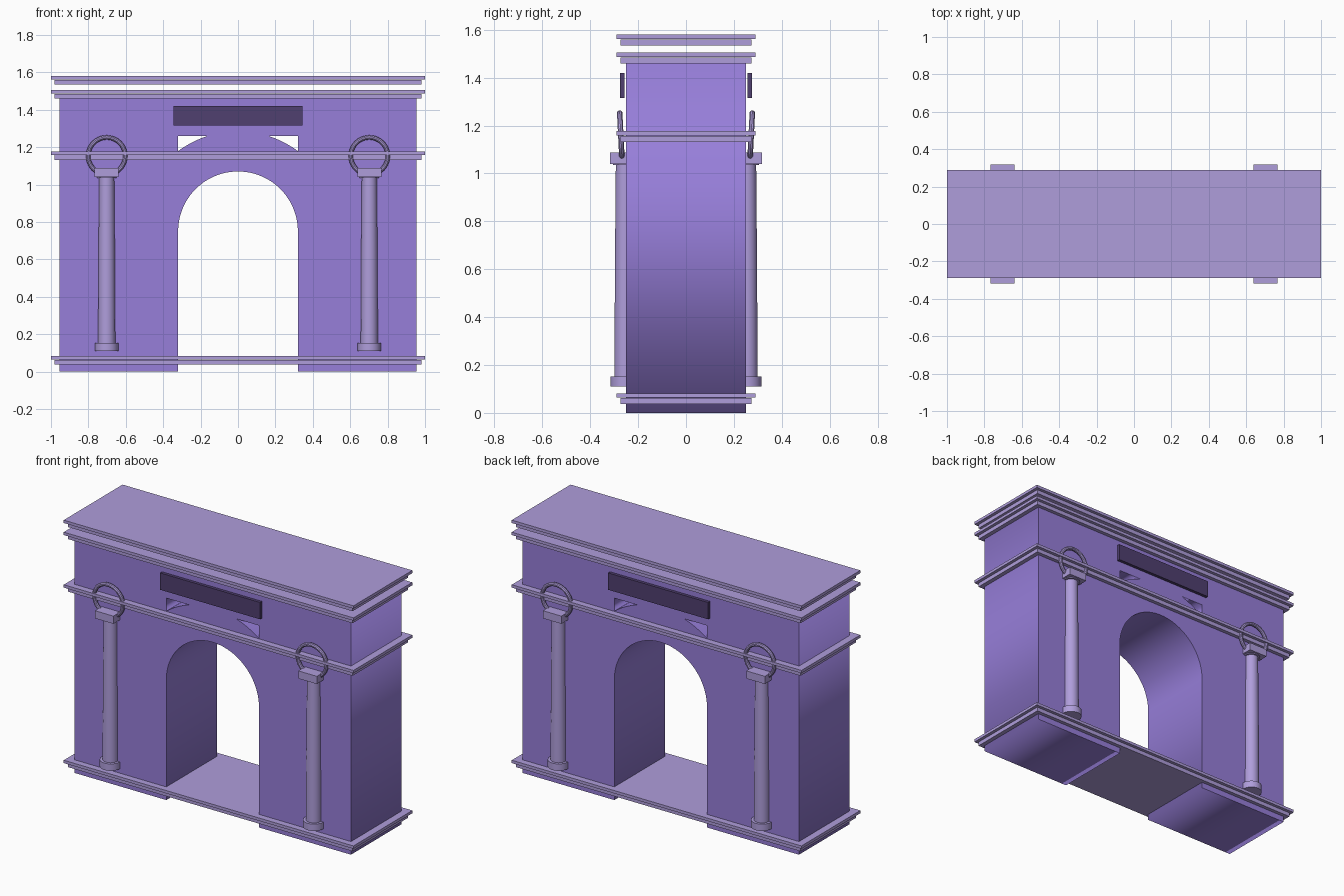
import bpy, bmesh, math
from mathutils import Matrix

if "Cube" in bpy.data.objects:
    bpy.data.objects.remove(bpy.data.objects["Cube"])


def material(name, rgb):
    m = bpy.data.materials.new(name)
    m.diffuse_color = (*rgb, 1)
    m.use_nodes = True
    m.node_tree.nodes["Principled BSDF"].inputs["Base Color"].default_value = m.diffuse_color
    return m


WALL = material("wall_violet", (0.31, 0.21, 0.70))
TRIM = material("trim_lavender", (0.43, 0.34, 0.71))
DARK = material("plaque_dark", (0.08, 0.05, 0.16))


def finish(name, bm, mat, smooth=False):
    bmesh.ops.recalc_face_normals(bm, faces=bm.faces)
    me = bpy.data.meshes.new(name)
    bm.to_mesh(me)
    bm.free()
    ob = bpy.data.objects.new(name, me)
    bpy.context.collection.objects.link(ob)
    me.materials.append(mat)
    if smooth:
        bpy.ops.object.select_all(action='DESELECT')
        bpy.context.view_layer.objects.active = ob
        ob.select_set(True)
        bpy.ops.object.shade_smooth_by_angle(angle=math.radians(35))
    return ob


def box(name, mat, x, y, z):
    bm = bmesh.new()
    size = [b - a for a, b in (x, y, z)]
    mid = [(a + b) / 2 for a, b in (x, y, z)]
    bmesh.ops.create_cube(bm, size=1, matrix=Matrix.Translation(mid) @ Matrix.Diagonal((*size, 1)))
    return finish(name, bm, mat)


def lathe(name, mat, profile, cx, cy, n=32):
    bm = bmesh.new()
    rings = [[bm.verts.new((cx + r * math.cos(2 * math.pi * i / n),
                            cy + r * math.sin(2 * math.pi * i / n), z)) for i in range(n)]
             for r, z in profile]
    for a, b in zip(rings, rings[1:]):
        for i in range(n):
            bm.faces.new((a[i], a[(i + 1) % n], b[(i + 1) % n], b[i]))
    bm.faces.new(rings[0])
    bm.faces.new(rings[-1])
    return finish(name, bm, mat, True)


def ring(name, mat, loc, major, minor, tilt, n=40, k=10):
    bm = bmesh.new()
    v = []
    for i in range(n):
        a = 2 * math.pi * i / n
        v.append([])
        for j in range(k):
            b = 2 * math.pi * j / k
            r = major + minor * math.cos(b)
            v[i].append(bm.verts.new((r * math.cos(a), minor * math.sin(b), r * math.sin(a))))
    for i in range(n):
        for j in range(k):
            i2, j2 = (i + 1) % n, (j + 1) % k
            bm.faces.new((v[i][j], v[i2][j], v[i2][j2], v[i][j2]))
    bm.transform(Matrix.Translation(loc) @ Matrix.Rotation(tilt, 4, 'X'))
    return finish(name, bm, mat, True)


# Wall: outline with arched passage, plus two spandrel openings
def arc(r, a0, a1, n):
    return [(r * math.cos(a0 + (a1 - a0) * i / n), 0.75 + r * math.sin(a0 + (a1 - a0) * i / n))
            for i in range(n + 1)]


outline = [(-.955, 0), (-.32, 0)] + arc(.32, math.pi, 0, 48) + [(.32, 0), (.955, 0), (.955, 1.46), (-.955, 1.46)]
R = 0.535
spandrel = arc(R, math.acos(.32 / R), math.asin(.51 / R), 10) + [(.32, 1.26)]
cu = bpy.data.curves.new("wall", 'CURVE')
cu.dimensions = '2D'
cu.fill_mode = 'BOTH'
cu.extrude = 0.25
for pts in (outline, spandrel, [(-x, z) for x, z in spandrel]):
    sp = cu.splines.new('POLY')
    sp.points.add(len(pts) - 1)
    for p, (x, z) in zip(sp.points, pts):
        p.co = (x, z, 0, 1)
    sp.use_cyclic_u = True
cu.materials.append(WALL)
wall = bpy.data.objects.new("arched_wall", cu)
bpy.context.collection.objects.link(wall)
wall.rotation_euler.x = math.pi / 2
wall.select_set(True)
bpy.context.view_layer.objects.active = wall
bpy.ops.object.convert(target='MESH')

# Stepped mouldings: plinth, string course, cornice, floating cap
for name, z in (("plinth", .037), ("string_course", 1.132), ("cornice", 1.46), ("top_slab", 1.535)):
    box(name + "_lower", TRIM, (-.982, .982), (-.273, .273), (z, z + .025))
    box(name + "_upper", TRIM, (-1, 1), (-.29, .29), (z + .027, z + .045))

for s, face in ((-1, "front"), (1, "back")):
    # Inscription-free plaque
    box(face + "_plaque", DARK, (-.345, .345), sorted((s * .256, s * .275)), (1.315, 1.42))
    # Engaged columns with wreaths
    for cx in (-.702, .702):
        cy = s * .253
        lathe(face + "_column_base", TRIM, [(.062, .11), (.062, .153)], cx, cy)
        lathe(face + "_column_shaft", TRIM, [(.046, .15), (.044, .6), (.040, 1.06)], cx, cy)
        lathe(face + "_column_neck", TRIM, [(.052, 1.035), (.052, 1.065)], cx, cy)
        box(face + "_column_capital", TRIM, (cx - .064, cx + .064), (cy - .064, cy + .064), (1.04, 1.088))
        ring(face + "_wreath", TRIM, (cx, s * .272, 1.153), .099, .012, s * -.05)
